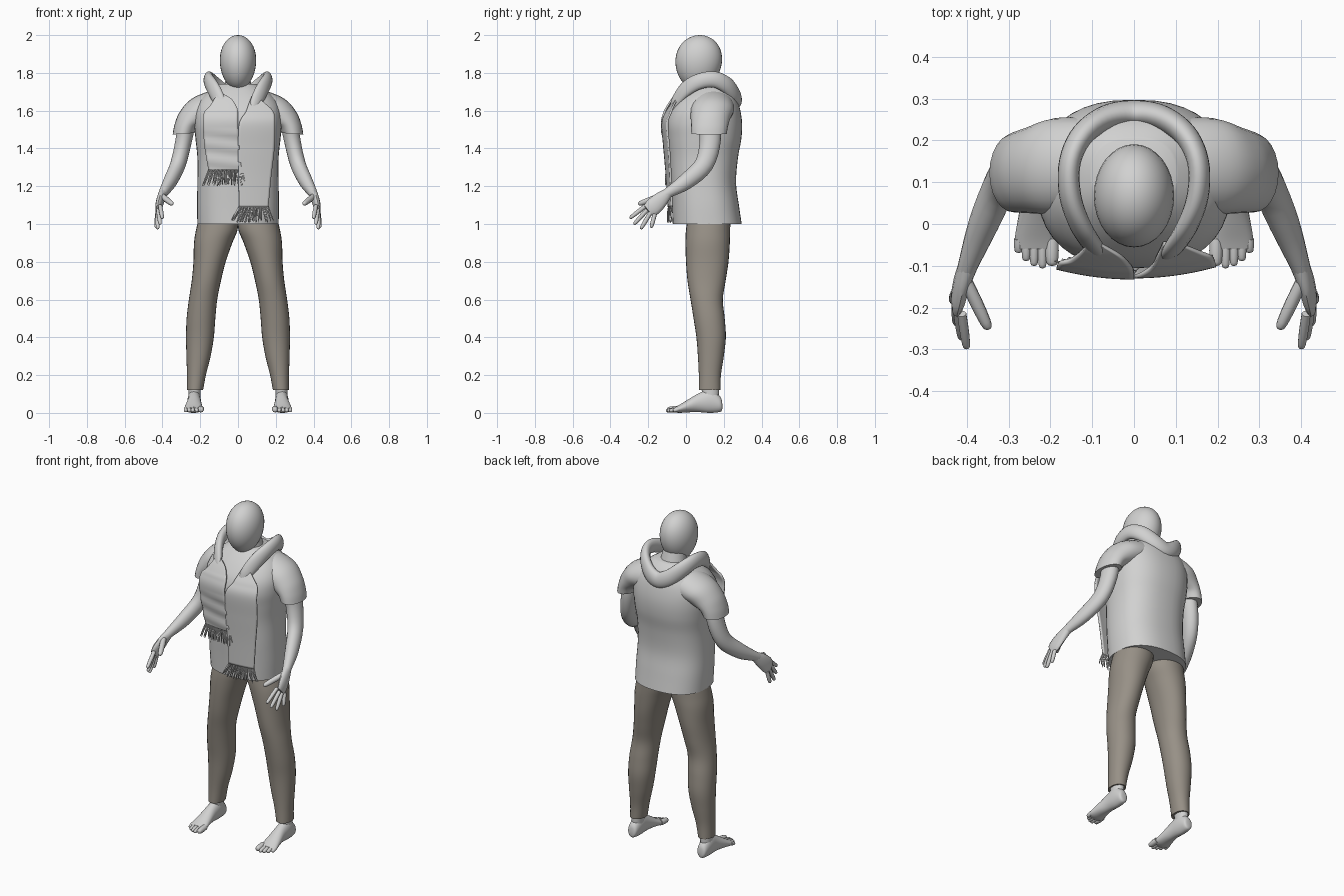
import bpy, bmesh, math, random
from mathutils import Vector

random.seed(4)
if "Cube" in bpy.data.objects:
    bpy.data.objects.remove(bpy.data.objects["Cube"])


def material(name, rgb):
    m = bpy.data.materials.new(name)
    m.use_nodes = True
    m.diffuse_color = (*rgb, 1)
    m.node_tree.nodes["Principled BSDF"].inputs["Base Color"].default_value = (*rgb, 1)
    return m


GREY = material("light_grey", (0.64, 0.64, 0.635))
BROWN = material("brown_grey", (0.31, 0.28, 0.24))
X = Vector((1, 0, 0))


def smooth_rows(rows, steps):
    """Catmull-Rom interpolation of equally long number rows."""
    out = []
    for i in range(len(rows) - 1):
        a, b, c, d = (rows[max(i - 1, 0)], rows[i], rows[i + 1],
                      rows[min(i + 2, len(rows) - 1)])
        for s in range(steps):
            t = s / steps
            out.append([q + t * (r - p) / 2 + t * t * (2 * p - 5 * q + 4 * r - w) / 2
                        + t ** 3 * (3 * q - p - 3 * r + w) / 2
                        for p, q, r, w in zip(a, b, c, d)])
    return out + [list(rows[-1])]


def loft(bm, sections, sides=24, power=2.0):
    """Skin rings given as (centre, U axis, V axis), capped at both ends."""
    def bend(v):
        return math.copysign(abs(v) ** (2 / power), v)
    rings = []
    for c, u, v in sections:
        angles = [math.tau * k / sides for k in range(sides)]
        rings.append([bm.verts.new(c + u * bend(math.cos(a)) + v * bend(math.sin(a)))
                      for a in angles])
    for r0, r1 in zip(rings, rings[1:]):
        for k in range(sides):
            n = (k + 1) % sides
            bm.faces.new((r0[k], r0[n], r1[n], r1[k]))
    bm.faces.new(rings[0])
    bm.faces.new(rings[-1])


def limb(bm, points, ref=lambda p: X, sides=14, steps=4):
    """Tube through (x, y, z, radius across, radius along ref)."""
    pts = smooth_rows(points, steps)
    secs = []
    for i, p in enumerate(pts):
        t = Vector(pts[min(i + 1, len(pts) - 1)][:3]) - Vector(pts[max(i - 1, 0)][:3])
        t.normalize()
        c = Vector(p[:3])
        u = ref(c).cross(t).normalized()
        secs.append((c, u * p[3], t.cross(u) * p[4]))
    loft(bm, secs, sides)


def finger(bm, a, b, r):
    """Tapered digit with a rounded tip."""
    a, b = Vector(a), Vector(b)
    spots = ((0, 1), (.45, 1.05), (.85, .9), (.97, .6), (1, .15))
    limb(bm, [(*a.lerp(b, t), r * k, r * k) for t, k in spots], sides=10, steps=2)


def finish(name, bm, mat, mirror=False, thickness=0):
    bmesh.ops.recalc_face_normals(bm, faces=bm.faces)
    me = bpy.data.meshes.new(name)
    bm.to_mesh(me)
    bm.free()
    me.materials.append(mat)
    ob = bpy.data.objects.new(name, me)
    bpy.context.collection.objects.link(ob)
    bpy.ops.object.select_all(action="DESELECT")
    ob.select_set(True)
    bpy.context.view_layer.objects.active = ob
    bpy.ops.object.shade_smooth_by_angle(angle=math.radians(45))
    if thickness:
        mod = ob.modifiers.new("thickness", "SOLIDIFY")
        mod.thickness, mod.offset = thickness, 0
    if mirror:
        ob.modifiers.new("mirror", "MIRROR")
    return ob


def flat_rings(rows, steps=5):
    """Horizontal rings from (z, x min, x max, y front, y back)."""
    return [(Vector(((a + b) / 2, (f + k) / 2, z)), X * (b - a) / 2,
             Vector((0, (k - f) / 2, 0))) for z, a, b, f, k in smooth_rows(rows, steps)]


# Head: blank egg, narrower at the chin
bm = bmesh.new()
bmesh.ops.create_uvsphere(bm, u_segments=32, v_segments=20, radius=1)
for v in bm.verts:
    x, y, z = v.co
    taper = 1 + 0.08 * z
    v.co = (x * .096 * taper, .067 + y * .123 * taper + .006 * z, 1.855 + z * .145)
finish("head", bm, GREY)

# Neck
bm = bmesh.new()
limb(bm, [(0, .13, 1.64, .085, .1), (0, .12, 1.72, .07, .075), (0, .1, 1.82, .06, .06)])
finish("neck", bm, GREY)

# Shirt body
bm = bmesh.new()
body = [(1.0, .215, -.07, .295), (1.1, .217, -.075, .28), (1.22, .215, -.083, .265),
        (1.35, .215, -.09, .275), (1.45, .225, -.1, .293), (1.53, .232, -.105, .297),
        (1.6, .228, -.085, .288), (1.66, .2, -.045, .27), (1.71, .145, .0, .24),
        (1.74, .1, .035, .205)]
loft(bm, flat_rings([(z, -w, w, f, k) for z, w, f, k in body]), 40, 2.4)
finish("shirt_body", bm, GREY)

# Short sleeves: (x, y, z, depth, V x, V z)
bm = bmesh.new()
sleeve = [(.06, .14, 1.62, .11, .0, .09), (.12, .14, 1.62, .115, .03, .083),
          (.19, .138, 1.6, .115, .06, .06), (.237, .13, 1.56, .105, .072, .033),
          (.272, .125, 1.52, .098, .064, .006), (.288, .122, 1.478, .094, .058, -.004)]
loft(bm, [(Vector(s[:3]), Vector((0, s[3], 0)), Vector((s[4], 0, s[5])))
          for s in smooth_rows(sleeve, 5)])
finish("sleeves", bm, GREY, mirror=True)

# Arms and hands
bm = bmesh.new()
limb(bm, [(.268, .12, 1.56, .06, .05), (.288, .128, 1.44, .056, .044),
          (.318, .095, 1.315, .05, .041), (.36, .0, 1.225, .043, .036),
          (.394, -.09, 1.168, .028, .025), (.402, -.115, 1.15, .027, .022)], sides=18)
finish("arms", bm, GREY, mirror=True)
bm = bmesh.new()
limb(bm, [(.396, -.095, 1.165, .026, .023), (.41, -.135, 1.128, .041, .021),
          (.42, -.175, 1.09, .046, .018), (.424, -.2, 1.07, .036, .012)])
knuckles = [(.412, -.215, 1.095), (.422, -.205, 1.075), (.426, -.188, 1.06), (.428, -.165, 1.053)]
tips = [(.4, -.298, 1.03), (.412, -.276, .998), (.425, -.24, .973), (.434, -.185, .98)]
for a, b in zip(knuckles, tips):
    finger(bm, a, b, .011)
finger(bm, (.405, -.13, 1.15), (.347, -.252, 1.105), .015)
finish("hands", bm, GREY, mirror=True)

# Trouser legs
bm = bmesh.new()
legs = [(1.04, .0, .205, .01, .235), (.97, .002, .222, .0, .234), (.9, .03, .233, -.003, .232),
        (.8, .065, .236, .0, .225), (.7, .09, .245, .008, .21), (.6, .11, .26, .024, .195),
        (.5, .12, .272, .04, .205), (.4, .128, .275, .055, .211), (.3, .145, .273, .063, .2),
        (.2, .17, .27, .068, .185), (.12, .185, .27, .068, .182)]
loft(bm, flat_rings(legs), 28, 2.1)
finish("trouser_legs", bm, BROWN, mirror=True)

# Bare feet: (y, x centre, half width, z bottom, z top)
bm = bmesh.new()
foot = [(.192, .232, .012, .02, .05), (.182, .232, .028, .006, .085), (.13, .232, .035, .0, .125),
        (.07, .232, .036, .004, .105), (.01, .234, .044, .003, .07), (-.035, .235, .05, .0, .043),
        (-.06, .235, .046, .004, .03)]
loft(bm, [(Vector((c, y, (a + b) / 2)), X * w, Vector((0, 0, (b - a) / 2)))
          for y, c, w, a, b in smooth_rows(foot, 4)])
limb(bm, [(.228, .128, .16, .048, .034), (.23, .13, .1, .045, .032), (.232, .13, .04, .04, .03)])
for x, tip, r in ((.196, -.1, .016), (.219, -.106, .011), (.239, -.1, .011),
                  (.258, -.088, .011), (.276, -.068, .011)):
    finger(bm, (x, -.035, .022), (x, tip, r), r)
finish("feet", bm, GREY, mirror=True)

# Scarf roll around the neck
half = [(.085, -.072, 1.61, .025, .014), (.1, -.05, 1.655, .036, .02),
        (.13, .0, 1.715, .042, .024), (.153, .07, 1.755, .042, .026),
        (.153, .15, 1.765, .043, .026), (.122, .215, 1.735, .045, .028),
        (.065, .255, 1.685, .047, .03)]
back = (0, .266, 1.66, .047, .03)
path = half + [back] + [(-p[0], *p[1:]) for p in reversed(half)]
bm = bmesh.new()
limb(bm, path, ref=lambda c: Vector((c.x, c.y - .12, .012)).normalized(), sides=18, steps=5)
finish("scarf_roll", bm, GREY)


def scarf_tail(name, rows, wrinkle, fringe_rows):
    """Hanging cloth from (z, x left, x right, y), then strands on its lower edge."""
    cols = 14
    bm = bmesh.new()
    grid = []
    for z, a, b, y in smooth_rows(rows, 8):
        line = []
        for k in range(cols + 1):
            x = a + (b - a) * k / cols
            crease = wrinkle * math.sin(z * 75 + x * 9) * (z < 1.5)
            line.append(bm.verts.new((x, y + .7 * x * x + crease, z)))
        grid.append(line)
    for r0, r1 in zip(grid, grid[1:]):
        for k in range(cols):
            bm.faces.new((r0[k], r0[k + 1], r1[k + 1], r1[k]))
    finish(name, bm, GREY, thickness=.01)
    z, a, b, y = rows[-1]
    low_z, low_a, low_b = fringe_rows
    bm = bmesh.new()
    count = 26
    for k in range(count):
        t = k / (count - 1)
        x, end = a + (b - a) * t, low_a + (low_b - low_a) * t + random.uniform(-.008, .008)
        drop = low_z + random.uniform(0, .015)
        y0 = y + .7 * x * x
        limb(bm, [(x, y0, z + .005, .003, .003),
                  ((x + end) / 2, y0 - .006, (z + drop) / 2, .0035, .0035),
                  (end, y0 + random.uniform(-.008, .006), drop, .002, .002)], sides=5, steps=2)
    finish(name + "_fringe", bm, GREY)


# Scarf ends, the right one shorter and creased
scarf_tail("scarf_right_tail",
           [(1.69, -.11, -.085, -.05), (1.66, -.125, -.035, -.075), (1.62, -.15, -.008, -.1),
            (1.59, -.178, .0, -.115), (1.53, -.185, .0, -.128), (1.4, -.175, .008, -.113),
            (1.285, -.155, .02, -.103)], .003, (1.2, -.185, .035))
scarf_tail("scarf_left_tail",
           [(1.67, .07, .1, -.05), (1.63, .055, .15, -.08), (1.59, .04, .188, -.105),
            (1.53, .006, .195, -.125), (1.4, .0, .192, -.115), (1.25, .003, .175, -.102),
            (1.09, .005, .16, -.092)], 0, (1.005, -.038, .185))
